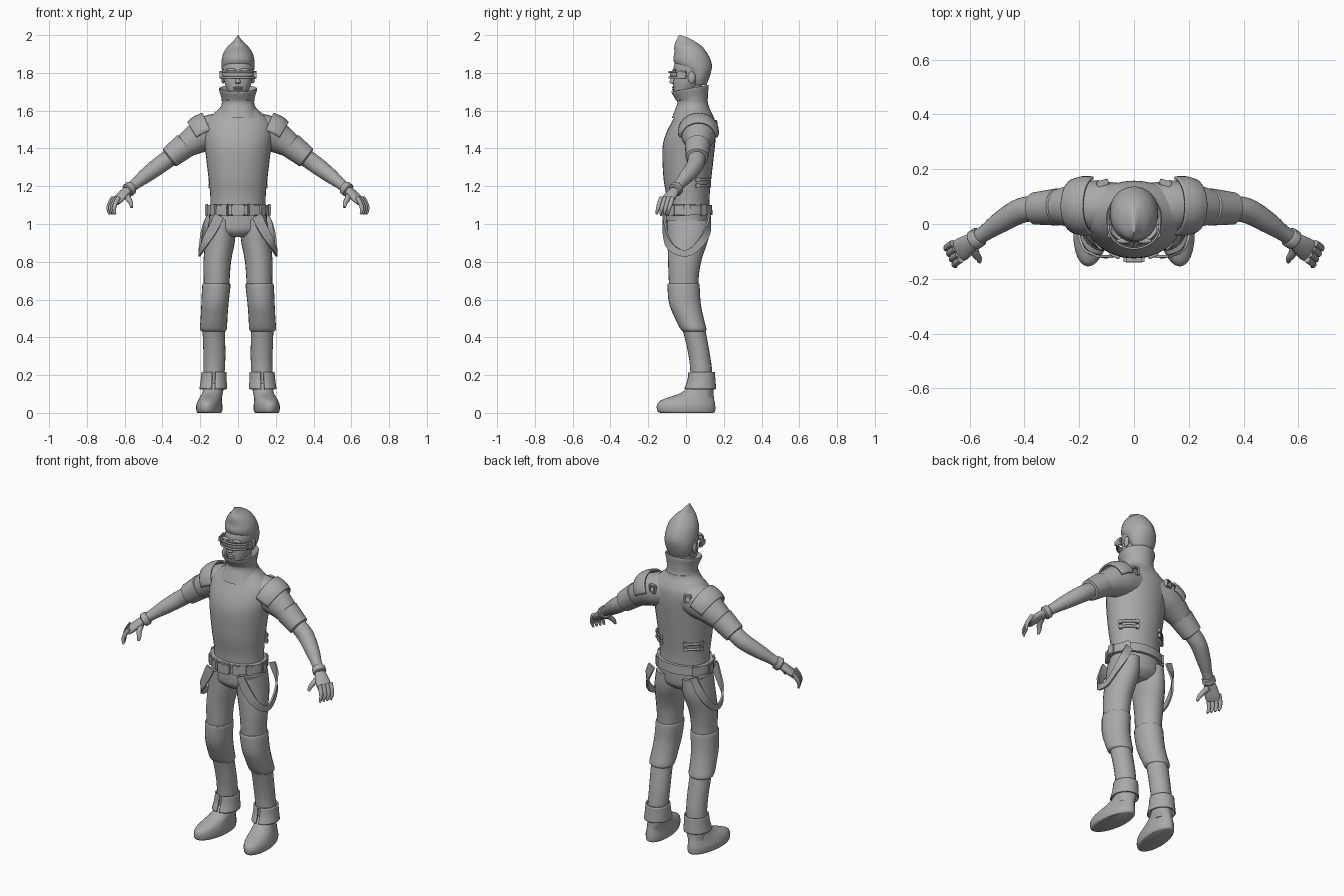
import bpy, bmesh, math
from mathutils import Vector

cube = bpy.data.objects.get("Cube")
if cube:
    bpy.data.objects.remove(cube)

clay = bpy.data.materials.new("clay grey")
clay.use_nodes = True
clay.diffuse_color = (0.4, 0.4, 0.4, 1)
bsdf = next(n for n in clay.node_tree.nodes if n.type == 'BSDF_PRINCIPLED')
bsdf.inputs["Base Color"].default_value = (0.4, 0.4, 0.4, 1)

FULL = (0, 2 * math.pi)


def smooth_rows(rows, steps):
    """Insert in-between rows along a smooth spline."""
    if steps == 1:
        return rows
    out = []
    last = len(rows) - 1
    for i in range(last):
        a, b, c, d = (rows[min(max(i + k, 0), last)] for k in (-1, 0, 1, 2))
        for s in range(steps):
            t = s / steps
            out.append([q + 0.5 * t * (r - p + t * (2*p - 5*q + 4*r - e + t * (3*(q - r) + e - p)))
                        for p, q, r, e in zip(a, b, c, d)])
    return out + [rows[last]]


def finish(name, bm, mirror=False, thick=0, angle=40):
    bmesh.ops.recalc_face_normals(bm, faces=bm.faces)
    mesh = bpy.data.meshes.new(name)
    bm.to_mesh(mesh)
    bm.free()
    mesh.materials.append(clay)
    obj = bpy.data.objects.new(name, mesh)
    bpy.context.collection.objects.link(obj)
    if thick:
        mod = obj.modifiers.new("Thickness", 'SOLIDIFY')
        mod.thickness, mod.offset = thick, 1
    bpy.ops.object.select_all(action='DESELECT')
    obj.select_set(True)
    bpy.context.view_layer.objects.active = obj
    bpy.ops.object.shade_smooth_by_angle(angle=math.radians(angle))
    if mirror:
        obj.modifiers.new("Mirror", 'MIRROR')
    return obj


def skin(name, rings, arc, bend=None, **options):
    """Join rings of points into a surface, capped if the rings are closed."""
    bm = bmesh.new()
    loops = [[bm.verts.new(bend(p) if bend else p) for p in ring] for ring in rings]
    closed = arc == FULL
    n = len(loops[0])
    for low, high in zip(loops, loops[1:]):
        for j in range(n if closed else n - 1):
            k = (j + 1) % n
            bm.faces.new((low[j], low[k], high[k], high[j]))
    if closed:
        bm.faces.new(loops[0])
        bm.faces.new(loops[-1])
    return finish(name, bm, **options)


def circle(sides, arc):
    turn = math.pi / 4 if sides == 4 else 0
    size = math.sqrt(2) if sides == 4 else 1
    count = sides if arc == FULL else sides + 1
    for j in range(count):
        a = arc[0] + (arc[1] - arc[0]) * j / sides + turn
        yield size * math.cos(a), size * math.sin(a)


def stack(name, rows, steps=4, sides=32, arc=FULL, **options):
    """Horizontal ovals; each row is height, half width, front, back, centre x."""
    rings = []
    for z, w, front, back, x in smooth_rows([(*r, 0)[:5] for r in rows], steps):
        mid, depth = (front + back) / 2, (back - front) / 2
        rings.append([Vector((x + w * c, mid + depth * s, z)) for c, s in circle(sides, arc)])
    return skin(name, rings, arc, **options)


def tube(name, rows, steps=4, sides=20, arc=FULL, **options):
    """Sections square to a path; each row is x, y, z, half width, half height."""
    path = smooth_rows([(*r, r[-1])[:5] for r in rows], steps)
    spots = [Vector(r[:3]) for r in path]
    rings = []
    for i, (p, r) in enumerate(zip(spots, path)):
        d = (spots[min(i + 1, len(spots) - 1)] - spots[max(i - 1, 0)]).normalized()
        u = d.cross(Vector((0, 0, 1))).normalized()
        v = u.cross(d)
        rings.append([p + u * c * r[3] + v * s * r[4] for c, s in circle(sides, arc)])
    return skin(name, rings, arc, **options)


def box(name, centre, size, turn=0, mirror=False):
    bm = bmesh.new()
    bmesh.ops.create_cube(bm, size=1)
    bmesh.ops.bevel(bm, geom=bm.edges[:], offset=0.12, segments=2, affect='EDGES')
    for v in bm.verts:
        v.co = Vector(a * b for a, b in zip(v.co, size))
    obj = finish(name, bm, mirror)
    for v in obj.data.vertices:
        c, s = math.cos(turn), math.sin(turn)
        x, y, z = v.co
        v.co = Vector((c*x - s*y, s*x + c*y, z)) + Vector(centre)
    return obj


def ball(name, centre, size, mirror=False):
    bm = bmesh.new()
    bmesh.ops.create_uvsphere(bm, u_segments=16, v_segments=10, radius=1)
    for v in bm.verts:
        v.co = Vector(c + a * b for a, b, c in zip(v.co, size, centre))
    return finish(name, bm, mirror)


# Torso, hips and collar
stack("torso", [(1.06, .146, -.1, .125), (1.15, .147, -.105, .125), (1.25, .157, -.12, .135),
                (1.4, .175, -.125, .152), (1.48, .185, -.105, .158), (1.54, .175, -.075, .155),
                (1.58, .135, -.055, .14), (1.61, .1, -.045, .125), (1.63, .088, -.04, .12)])
stack("pelvis", [(.93, .07, -.07, .08), (.96, .14, -.1, .115), (1.0, .154, -.108, .125),
                 (1.09, .15, -.108, .127)])
stack("collar", [(1.56, .125, -.075, .14), (1.6, .1, -.06, .128), (1.64, .086, -.046, .116),
                 (1.67, .09, -.056, .116), (1.71, .102, -.077, .12), (1.708, .09, -.064, .108),
                 (1.65, .07, -.04, .09)],
      bend=lambda p: p + Vector((0, 0, .18 * p.y if p.z > 1.66 else 0)))

# Head, face and hair
stack("neck", [(1.58, .06, -.03, .09), (1.74, .055, -.02, .085)], steps=1)
stack("head", [(1.672, .028, -.06, 0), (1.685, .042, -.067, .03), (1.71, .057, -.068, .06),
               (1.75, .072, -.067, .09), (1.79, .076, -.064, .11), (1.83, .08, -.066, .115),
               (1.88, .07, -.05, .1)])
stack("nose", [(1.742, .008, -.072, -.05), (1.75, .015, -.087, -.05), (1.77, .009, -.08, -.05),
               (1.8, .007, -.07, -.05)], sides=12)
for lip, height in (("upper_lip", 1.722), ("lower_lip", 1.711)):
    ball(lip, (0, -.064, height), (.026, .01, .006))
ball("brow", (.035, -.062, 1.815), (.03, .01, .008), True)
ball("ear", (.079, .03, 1.775), (.01, .02, .032), True)
stack("hair", [(1.735, .06, .03, .108), (1.77, .077, .015, .122), (1.81, .085, -.01, .134),
               (1.84, .088, -.052, .137), (1.87, .086, -.067, .13), (1.905, .077, -.062, .112),
               (1.94, .055, -.062, .085), (1.965, .028, -.055, .05), (1.985, .011, -.045, .012),
               (2, .002, -.037, -.03)])

# Wraparound glasses: a lens band with two rails and side pieces
FRONT_ARC = (math.pi - .1, 2 * math.pi + .1)
stack("lens", [(1.775, .088, -.082, .07), (1.805, .088, -.082, .07)], steps=1,
      arc=FRONT_ARC, thick=.004)
for rail, height in (("lower_rail", 1.77), ("upper_rail", 1.8)):
    stack(rail, [(height, .09, -.086, .07), (height + .011, .09, -.086, .07)], steps=1,
          arc=FRONT_ARC, thick=.007)
box("glasses_hinge", (.09, -.025, 1.79), (.014, .05, .03), mirror=True)

# Arms and shoulder pads
tube("upper_arm", [(.06, .06, 1.5, .09), (.16, .065, 1.48, .094), (.23, .065, 1.445, .078),
                   (.3, .06, 1.4, .06), (.36, .055, 1.36, .05)], mirror=True)
tube("sleeve_cuff", [(.277, .062, 1.418, .06), (.28, .062, 1.416, .068),
                     (.362, .057, 1.352, .059), (.366, .057, 1.349, .05)], steps=1, sides=28, mirror=True)
tube("shoulder_pad", [(.145, .066, 1.49, .098), (.185, .066, 1.472, .099), (.215, .066, 1.455, .09)],
     arc=(.05, math.pi - .05), thick=.01, mirror=True)
tube("forearm", [(.33, .057, 1.372, .046), (.41, .05, 1.315, .046), (.49, .005, 1.255, .039),
                 (.54, -.03, 1.215, .03), (.59, -.062, 1.175, .026)], mirror=True)
tube("glove_cuff", [(.562, -.044, 1.195, .032), (.566, -.047, 1.192, .037),
                    (.584, -.059, 1.178, .037), (.588, -.062, 1.175, .03)], steps=1, mirror=True)

# Hands
tube("palm", [(.575, -.053, 1.185, .025, .024), (.605, -.074, 1.16, .036, .022),
              (.635, -.096, 1.13, .042, .02), (.652, -.108, 1.11, .036, .014)], mirror=True)
for i, finger in enumerate(("index", "middle", "ring", "little")):
    s = i / 3
    x, y = .632 + .03 * s, -.13 + .06 * s
    tube(finger + "_finger", [(x, y, 1.14, .012), (x + .018, y - .012, 1.105, .012),
                              (x + .024, y - .02, 1.078, .01), (x + .018, y - .025, 1.052, .006)],
         sides=10, mirror=True)
tube("thumb", [(.59, -.075, 1.155, .018), (.578, -.11, 1.13, .015), (.567, -.125, 1.11, .012),
               (.564, -.138, 1.088, .007)], sides=10, mirror=True)

# Legs with knee guards and ankle cuffs
stack("leg", [(1.02, .07, -.1, .125, .083), (.92, .078, -.098, .118, .093), (.8, .073, -.095, .08, .11),
              (.68, .068, -.09, .065, .114), (.55, .066, -.078, .072, .124), (.45, .06, -.022, .1, .128),
              (.3, .058, .014, .128, .125), (.2, .056, .024, .14, .128), (.08, .05, .03, .14, .135)],
      sides=24, mirror=True)
stack("knee_guard", [(.685, .071, -.094, .068, .114), (.67, .075, -.098, .072, .115),
                     (.58, .072, -.09, .078, .122), (.5, .071, -.058, .094, .127),
                     (.445, .071, -.03, .108, .13), (.43, .06, -.014, .1, .129)],
      sides=24, mirror=True)
NOTCH = (-math.pi / 2 + .12, math.pi * 1.5 - .12)
stack("ankle_cuff", [(.215, .058, .02, .145, .128), (.17, .061, .014, .148, .129),
                     (.125, .066, -.002, .152, .131)], arc=NOTCH, thick=.008, mirror=True)

# Shoes, toes turned slightly out
stack("shoe", [(0, .06, -.135, .145, .152), (.008, .066, -.15, .154, .152), (.035, .068, -.155, .155, .152),
               (.06, .063, -.143, .152, .15), (.08, .058, -.1, .148, .147), (.1, .055, -.04, .146, .142),
               (.13, .053, .005, .144, .137), (.16, .048, .03, .14, .132)], sides=28, mirror=True,
      bend=lambda p: p + Vector((-.1 * p.y, 0, 0)))

# Belt with buckle, pouches and hanging hip straps
stack("belt", [(1.046, .15, -.11, .122), (1.048, .168, -.127, .14), (1.1, .166, -.125, .138),
               (1.102, .148, -.108, .12)], steps=1)
box("buckle", (0, -.13, 1.074), (.075, .022, .064))
for i, angle in enumerate((25, 52, 90, 130)):
    a = math.radians(angle)
    box("belt_plate_" + str(i + 1), (.166 * math.sin(a), .006 - .133 * math.cos(a), 1.074),
        (.04, .016, .062), a, True)
tube("hip_strap", [(.1, -.118, 1.045, .005, .026), (.13, -.115, .98, .005, .026),
                   (.175, -.095, .9, .005, .022), (.2, -.045, .853, .005, .018),
                   (.203, .02, .85, .005, .018), (.193, .085, .91, .005, .02),
                   (.17, .118, .98, .005, .022), (.14, .125, 1.05, .005, .022)], sides=4, mirror=True)

# Back straps and buckles
for i, height in enumerate((1.195, 1.227)):
    stack("back_strap_" + str(i + 1), [(height, .157, -.11, .134), (height + .014, .157, -.11, .134)],
          steps=1, arc=(.35, 1.1), thick=.006, mirror=True)
    for j, a in enumerate((.4, 1.05)):
        box("strap_buckle_%d_%d" % (i + 1, j + 1),
            (.16 * math.cos(a), .012 + .127 * math.sin(a), height + .007),
            (.022, .014, .024), a - math.pi / 2, True)
for side in (-1, 1):
    box("shoulder_clip_bar", (.115 + side * .017, .15 - side * .004, 1.525), (.01, .022, .045), -.25, True)
    box("shoulder_clip_end", (.115, .15, 1.525 + side * .02), (.04, .022, .01), -.25, True)
